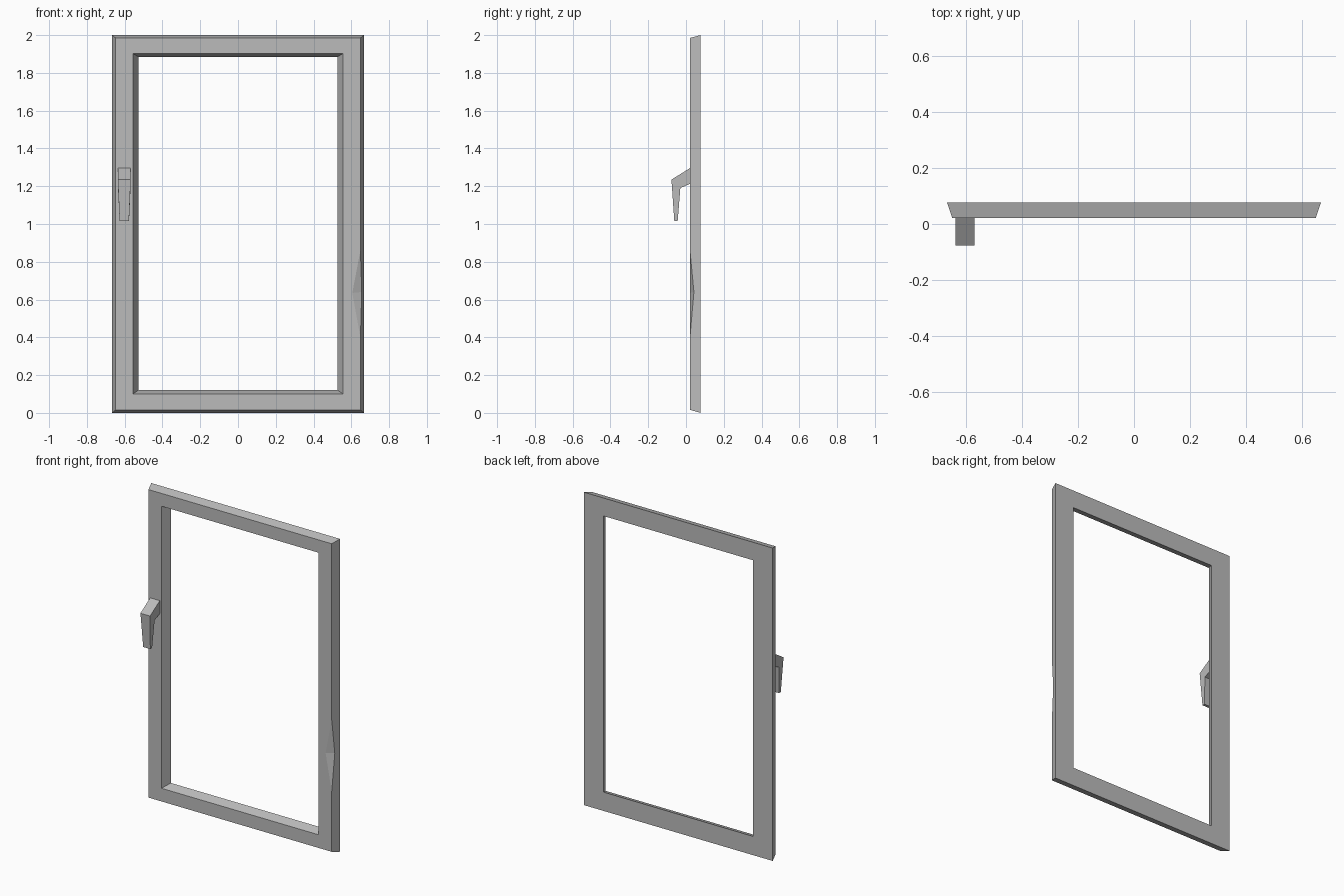
import bpy
import bmesh

cube = bpy.data.objects.get("Cube")
if cube:
    bpy.data.objects.remove(cube, do_unlink=True)

grey = bpy.data.materials.new("window grey")
grey.use_nodes = True
colour = (0.5, 0.5, 0.5, 1)
grey.diffuse_color = colour
grey.node_tree.nodes["Principled BSDF"].inputs["Base Color"].default_value = colour


def finish(bm, name):
    bmesh.ops.recalc_face_normals(bm, faces=bm.faces)
    mesh = bpy.data.meshes.new(name)
    bm.to_mesh(mesh)
    bm.free()
    mesh.materials.append(grey)
    obj = bpy.data.objects.new(name, mesh)
    bpy.context.collection.objects.link(obj)
    return obj


FRONT, BACK = 0.021, 0.077


def ring(bm, half_x, y, low, high):
    """Rectangle corners: bottom left, bottom right, top right, top left."""
    corners = [(-half_x, low), (half_x, low), (half_x, high), (-half_x, high)]
    return [bm.verts.new((x, y, z)) for x, z in corners]


# Sash frame: four mitred rails with bevelled inner and outer sides
bm = bmesh.new()
loops = [
    ring(bm, 0.648, FRONT, 0.016, 1.985),  # outer front
    ring(bm, 0.556, FRONT, 0.10, 1.903),   # inner front
    ring(bm, 0.528, BACK, 0.12, 1.885),    # inner back
    ring(bm, 0.667, BACK, 0.0, 2.0),       # outer back
]

# Chip in the front edge of the +x stile: a shallow V between the two sides
chip_low = bm.verts.new((0.648, FRONT, 0.40))
chip_high = bm.verts.new((0.648, FRONT, 0.86))
chip_face = bm.verts.new((0.605, FRONT, 0.635))
chip_side = bm.verts.new((0.655, 0.042, 0.64))
for end in (chip_low, chip_high):
    bm.faces.new((end, chip_face, chip_side))

for k in range(4):
    a, b = loops[k], loops[(k + 1) % 4]
    for i in range(4):
        j = (i + 1) % 4
        outline = [a[i], a[j], b[j], b[i]]
        if i == 1 and k == 0:
            outline[1:1] = [chip_low, chip_face, chip_high]
        elif i == 1 and k == 3:
            outline[3:3] = [chip_high, chip_side, chip_low]
        bm.faces.new(outline)
finish(bm, "sash_frame")

# Handle: bent side profile (y, z, half width), narrowing towards the grip end
profile = [
    (FRONT, 1.296, 0.034), (-0.077, 1.235, 0.034), (-0.062, 1.016, 0.025),
    (-0.044, 1.016, 0.025), (-0.030, 1.19, 0.033), (FRONT, 1.213, 0.034),
]
bm = bmesh.new()
sides = [[bm.verts.new((-0.602 + s * w, y, z)) for y, z, w in profile] for s in (-1, 1)]
for side in sides:
    bm.faces.new(side)
for i in range(len(profile)):
    j = (i + 1) % len(profile)
    bm.faces.new((sides[0][i], sides[0][j], sides[1][j], sides[1][i]))
finish(bm, "handle")
